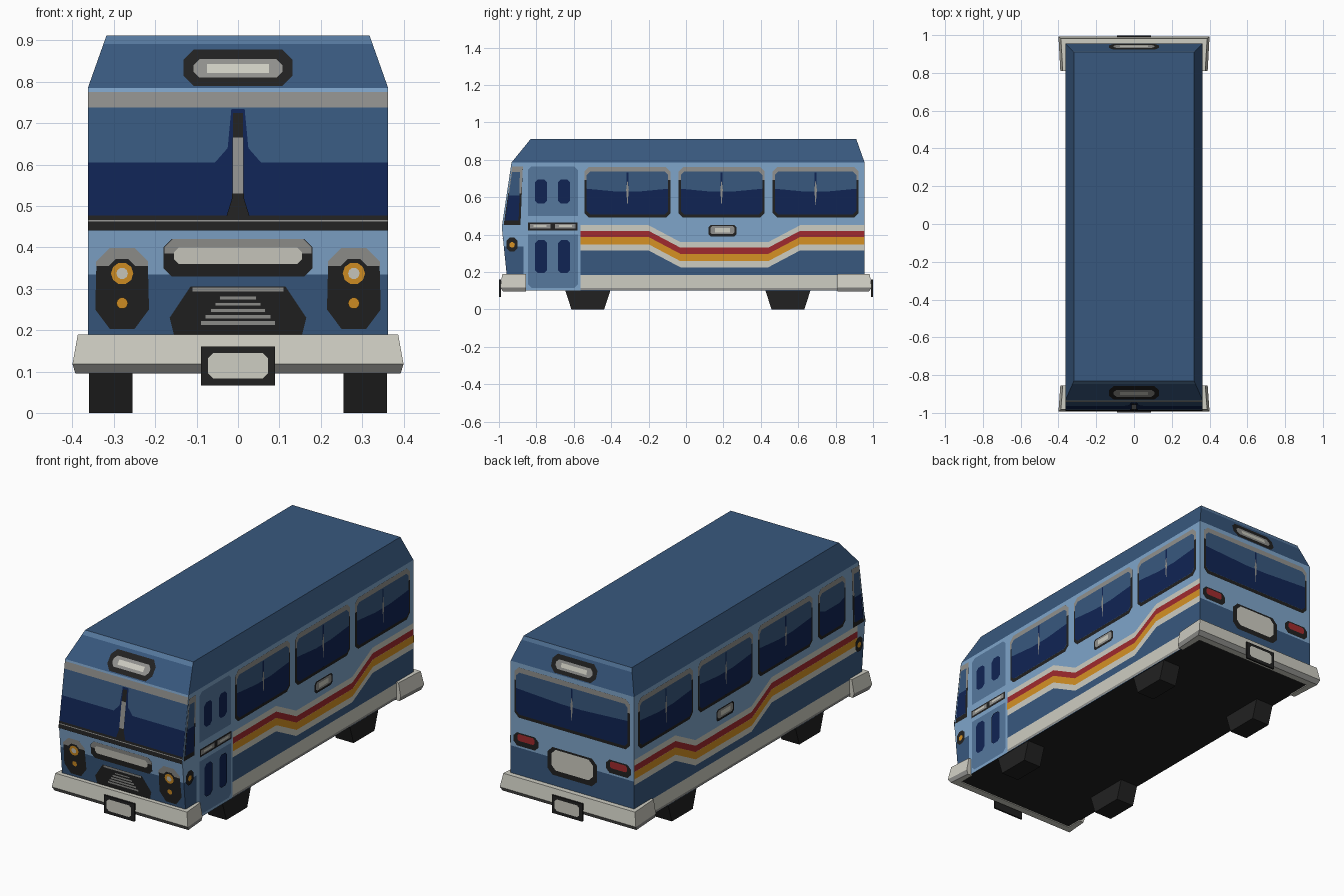
import bpy, bmesh, math
from mathutils import Vector

if "Cube" in bpy.data.objects:
    bpy.data.objects.remove(bpy.data.objects["Cube"])


def material(name, rgb):
    lin = [((c / 255 + 0.055) / 1.055) ** 2.4 for c in rgb] + [1]
    m = bpy.data.materials.new(name)
    m.use_nodes = True
    m.diffuse_color = lin
    m.node_tree.nodes["Principled BSDF"].inputs["Base Color"].default_value = lin
    return m


MATS = [material("body blue", (56, 88, 126)), material("light blue", (127, 165, 202)),
        material("navy glass", (16, 36, 84)), material("white", (206, 205, 194)),
        material("grey trim", (145, 145, 142)), material("black", (33, 33, 33)),
        material("red", (160, 42, 46)), material("amber", (214, 145, 36)),
        material("door blue", (86, 120, 158))]
BLUE, LIGHT, NAVY, WHITE, GREY, BLACK, RED, AMBER, DOOR = range(9)


def finish(name, bm, closed=True):
    if closed:
        bmesh.ops.recalc_face_normals(bm, faces=bm.faces)
    me = bpy.data.meshes.new(name)
    bm.to_mesh(me)
    bm.free()
    for m in MATS:
        me.materials.append(m)
    ob = bpy.data.objects.new(name, me)
    bpy.context.collection.objects.link(ob)
    return ob


# Shell outline by height: z, front y, back y, half width
RINGS = [(0.10, -0.95, 0.955, 0.363), (0.335, -0.974, 0.955, 0.363),
         (0.44, -0.985, 0.955, 0.363), (0.785, -0.933, 0.955, 0.363),
         (0.892, -0.846, 0.917, 0.325), (0.912, -0.83, 0.91, 0.318)]


def outline(z):
    for a, b in zip(RINGS, RINGS[1:]):
        if z <= b[0]:
            break
    t = (z - a[0]) / (b[0] - a[0])
    return [p + (q - p) * t for p, q in zip(a, b)]


# Body shell
bm = bmesh.new()
loops = [[bm.verts.new(p) for p in ((-w, f, z), (w, f, z), (w, b, z), (-w, b, z))]
         for z, f, b, w in RINGS]
bands = [BLUE, LIGHT, LIGHT, BLUE, BLUE]
for lo, hi, mat in zip(loops, loops[1:], bands):
    for i in range(4):
        j = (i + 1) % 4
        face = bm.faces.new((lo[i], lo[j], hi[j], hi[i]))
        face.material_index = DOOR if hi is loops[-1] and i in (0, 2) else mat
bm.faces.new(loops[0]).material_index = BLACK
bm.faces.new(loops[-1]).material_index = BLUE
finish("body_shell", bm)

# Painted panels, stacked in thin layers on one side of the shell
OUT = {"front": Vector((0, -1, 0)), "back": Vector((0, 1, 0)),
       "left": Vector((1, 0, 0)), "right": Vector((-1, 0, 0))}


def panel(name, side, shapes, base=0.001):
    bm = bmesh.new()
    out = OUT[side]
    for layer, (pts, mat) in enumerate(shapes):
        verts = []
        for u, z in pts:
            _, f, b, w = outline(z)
            p = {"front": (u, f, z), "back": (u, b, z),
                 "left": (w, u, z), "right": (-w, u, z)}[side]
            verts.append(bm.verts.new(Vector(p) + out * (base + 0.001 * layer)))
        face = bm.faces.new(verts)
        face.material_index = mat
        face.normal_update()
        if face.normal.dot(out) < 0:
            face.normal_flip()
    return finish(name, bm, False)


def rect(u0, u1, z0, z1, cut=0.0):
    if not cut:
        return [(u0, z0), (u1, z0), (u1, z1), (u0, z1)]
    c = cut
    return [(u0 + c, z0), (u1 - c, z0), (u1, z0 + c), (u1, z1 - c),
            (u1 - c, z1), (u0 + c, z1), (u0, z1 - c), (u0, z0 + c)]


def top_cap(u0, u1, z0, z1, c):
    return [(u0, z0), (u1, z0), (u1, z1 - c), (u1 - c, z1), (u0 + c, z1), (u0, z1 - c)]


def disc(u, z, r, n=10):
    return [(u + r * math.cos(math.tau * k / n), z + r * math.sin(math.tau * k / n))
            for k in range(n)]


def window(name, side, u0, u1, z0=0.49, z1=0.762, pillar=True):
    m, g = (u0 + u1) / 2, 0.012
    zs = z0 + 0.14
    shapes = [(rect(u0, u1, z0, z1, 0.025), BLACK),
              (top_cap(u0, u1, z1 - 0.07, z1, 0.025), GREY),
              (rect(u0 + g, u1 - g, z0 + 0.018, z1 - 0.026, 0.018), BLUE),
              ([(u0 + g, z0 + 0.036), (u0 + g + 0.018, z0 + 0.018), (u1 - g - 0.018, z0 + 0.018),
                (u1 - g, z0 + 0.036), (u1 - g, zs + 0.015), (m + 0.06, zs),
                (m - 0.06, zs), (u0 + g, zs + 0.015)], NAVY)]
    if pillar:
        shapes += [(rect(m - 0.005, m + 0.005, z0 + 0.018, z1 - 0.03), NAVY),
                   ([(m, z0 + 0.06), (m + 0.007, zs + 0.01), (m, z1 - 0.07), (m - 0.007, zs + 0.01)], GREY)]
    panel(name, side, shapes)


def stripe(u0, top, bottom):
    ends = [(u0, 0), (-0.2, 0), (-0.03, -0.09), (0.44, -0.09), (0.61, 0), (0.955, 0)]
    return [(u, top + d) for u, d in ends] + [(u, bottom + d) for u, d in reversed(ends)]


# Both long sides: windows, stripes, skirt, vent and corner details
for side, start in (("left", -0.565), ("right", -0.92)):
    for k in range(3):
        window(f"{side}_window_{k + 1}", side, -0.543 + 0.503 * k, -0.083 + 0.503 * k)
    panel(f"{side}_stripes", side, [(stripe(start, 0.45, 0.315), WHITE),
                                   (stripe(start, 0.42, 0.387), RED),
                                   (stripe(start, 0.387, 0.348), AMBER)])
    panel(f"{side}_skirt", side, [(rect(max(start, -0.86), 0.82, 0.103, 0.185), WHITE),
                                 (rect(max(start, -0.86), 0.82, 0.103, 0.115), GREY)])
    panel(f"{side}_vent", side, [(rect(0.12, 0.27, 0.39, 0.452, 0.012), BLACK),
                                (rect(0.13, 0.26, 0.402, 0.446, 0.01), GREY),
                                (rect(0.155, 0.235, 0.412, 0.436), WHITE)], 0.004)
    panel(f"{side}_corner_window", side,
          [([(-0.975, 0.45), (-0.885, 0.45), (-0.872, 0.765), (-0.93, 0.765)], BLACK),
           ([(-0.95, 0.62), (-0.88, 0.62), (-0.872, 0.765), (-0.93, 0.765)], GREY),
           ([(-0.967, 0.475), (-0.895, 0.475), (-0.888, 0.735), (-0.93, 0.735)], BLUE),
           ([(-0.967, 0.475), (-0.895, 0.475), (-0.89, 0.61), (-0.948, 0.61)], NAVY)])
    panel(f"{side}_indicator", side, [(rect(-0.96, -0.9, 0.31, 0.385, 0.018), BLACK),
                                     (disc(-0.93, 0.345, 0.015), AMBER)], 0.004)
window("right_window_4", "right", -0.82, -0.59, pillar=False)

# Folding door
door = [(rect(-0.87, -0.565, 0.1, 0.78), LIGHT), (rect(-0.845, -0.578, 0.115, 0.765, 0.02), DOOR),
        (rect(-0.845, -0.578, 0.4, 0.5), LIGHT)]
for z0, z1 in ((0.565, 0.695), (0.195, 0.37)):
    for u in (-0.775, -0.652):
        door.append((rect(u - 0.033, u + 0.033, z0, z1, 0.016), NAVY))
panel("folding_door", "left", door)
panel("door_handles", "left", [(rect(-0.845, -0.58, 0.422, 0.464), BLACK),
                              (rect(-0.835, -0.725, 0.432, 0.456), GREY),
                              (rect(-0.7, -0.59, 0.432, 0.456), GREY),
                              (rect(-0.815, -0.745, 0.44, 0.45), WHITE),
                              (rect(-0.68, -0.61, 0.44, 0.45), WHITE)], 0.004)

# Windscreen with its pillar and sill
W = 0.363
panel("windscreen", "front",
      [(rect(-W, W, 0.735, 0.775), GREY), (rect(-W, W, 0.475, 0.738), BLUE),
       (rect(-W, W, 0.475, 0.605), NAVY),
       ([(-0.06, 0.6), (0.06, 0.6), (0.025, 0.64), (0.016, 0.735), (-0.016, 0.735), (-0.025, 0.64)], NAVY),
       (rect(-W, W, 0.441, 0.477), BLACK), (rect(-W, W, 0.462, 0.466), GREY),
       ([(-0.028, 0.475), (0.028, 0.475), (0.014, 0.52), (0.012, 0.725),
         (-0.012, 0.725), (-0.014, 0.52)], BLACK),
       (rect(-0.013, 0.013, 0.53, 0.665), GREY)])

# Grilles
panel("upper_grille", "front",
      [(rect(-0.18, 0.18, 0.33, 0.42, 0.02), BLACK), (top_cap(-0.178, 0.178, 0.385, 0.42, 0.02), GREY),
       (rect(-0.155, 0.155, 0.36, 0.4, 0.012), WHITE)])
slats = [([(-0.155, 0.19), (0.155, 0.19), (0.165, 0.23), (0.115, 0.305),
           (-0.115, 0.305), (-0.165, 0.23)], BLACK), (rect(-0.11, 0.11, 0.293, 0.303), GREY)]
for k in range(5):
    half = 0.045 + 0.011 * (4 - k)
    slats.append((rect(-half, half, 0.213 + 0.015 * k, 0.222 + 0.015 * k), GREY))
panel("lower_grille", "front", slats)

# Headlights and tail lights
for name, s in (("left", 1), ("right", -1)):
    u = 0.28 * s
    lamp = [(u - 0.03, 0.203), (u + 0.03, 0.203), (u + 0.065, 0.25), (u + 0.062, 0.365),
            (u + 0.03, 0.398), (u - 0.03, 0.398), (u - 0.062, 0.365), (u - 0.065, 0.25)]
    panel(f"{name}_headlight", "front",
          [(lamp, BLACK), (top_cap(u - 0.063, u + 0.063, 0.355, 0.399, 0.033), GREY),
           (rect(u - 0.035, u + 0.035, 0.3, 0.372, 0.02), BLACK), (disc(u, 0.337, 0.027), AMBER),
           (disc(u, 0.337, 0.014), WHITE), (disc(u, 0.265, 0.014), AMBER)])
    u = 0.272 * s
    panel(f"{name}_tail_light", "back",
          [(rect(u - 0.073, u + 0.073, 0.345, 0.415, 0.02), BLACK),
           (rect(u - 0.05, u + 0.05, 0.372, 0.408, 0.008), RED)])

# Back window and hatch plate
window("back_window", "back", -0.34, 0.34, 0.495, 0.762)
panel("back_hatch", "back", [(rect(-0.146, 0.146, 0.245, 0.392, 0.03), BLACK),
                            (rect(-0.122, 0.122, 0.272, 0.382, 0.025), WHITE)])

# Roof vents, bumpers and number plates at both ends
for end, s, arm in (("front", -1, 0.855), ("back", 1, 0.81)):
    panel(f"{end}_roof_vent", end, [(rect(-0.132, 0.132, 0.79, 0.878, 0.025), BLACK),
                                   (rect(-0.108, 0.108, 0.81, 0.855, 0.015), GREY),
                                   (rect(-0.075, 0.075, 0.822, 0.843), WHITE)])
    bm = bmesh.new()
    section = [(0.393, 0.978, 0.095), (0.4, 0.993, 0.118), (0.387, 0.982, 0.19),
               (0.355, 0.94, 0.19), (0.355, 0.94, 0.095)]
    rows = []
    for sx, at_end in ((-1, 0), (-1, 1), (1, 1), (1, 0)):
        rows.append([bm.verts.new((sx * (x if at_end else max(x - 0.01, 0.355)),
                                   s * (y if at_end else arm), z)) for x, y, z in section])
    for a, b in zip(rows, rows[1:]):
        for i in range(5):
            j = (i + 1) % 5
            bm.faces.new((a[i], a[j], b[j], b[i])).material_index = GREY if i == 0 else WHITE
    for row in (rows[0], rows[-1]):
        bm.faces.new(row).material_index = WHITE
    finish(f"{end}_bumper", bm)

    bm = bmesh.new()
    bmesh.ops.create_cube(bm, size=1)
    for v in bm.verts:
        v.co = Vector((v.co.x * 0.18, s * 0.9945 + v.co.y * 0.009, 0.113 + v.co.z * 0.094))
    for f in bm.faces:
        f.material_index = BLACK
    pts = rect(-0.072, 0.072, 0.083, 0.145, 0.012)
    bmface = bm.faces.new([bm.verts.new((u * -s, s * 1.0, z)) for u, z in pts])
    bmface.material_index = WHITE
    finish(f"{end}_number_plate", bm, False)

# Five-sided wheels
for fb, y in (("front", -0.525), ("back", 0.545)):
    for name, s in (("left", 1), ("right", -1)):
        bm = bmesh.new()
        r = 0.149
        rims = [[bm.verts.new((s * x, y + r * math.sin(math.tau * k / 5),
                               r * math.cos(math.pi / 5) + r * math.cos(math.tau * k / 5)))
                 for k in range(5)] for x in (0.255, 0.36)]
        for k in range(5):
            j = (k + 1) % 5
            bm.faces.new((rims[0][k], rims[0][j], rims[1][j], rims[1][k]))
        for rim in rims:
            bm.faces.new(rim)
        for f in bm.faces:
            f.material_index = BLACK
        finish(f"{fb}_{name}_wheel", bm)
